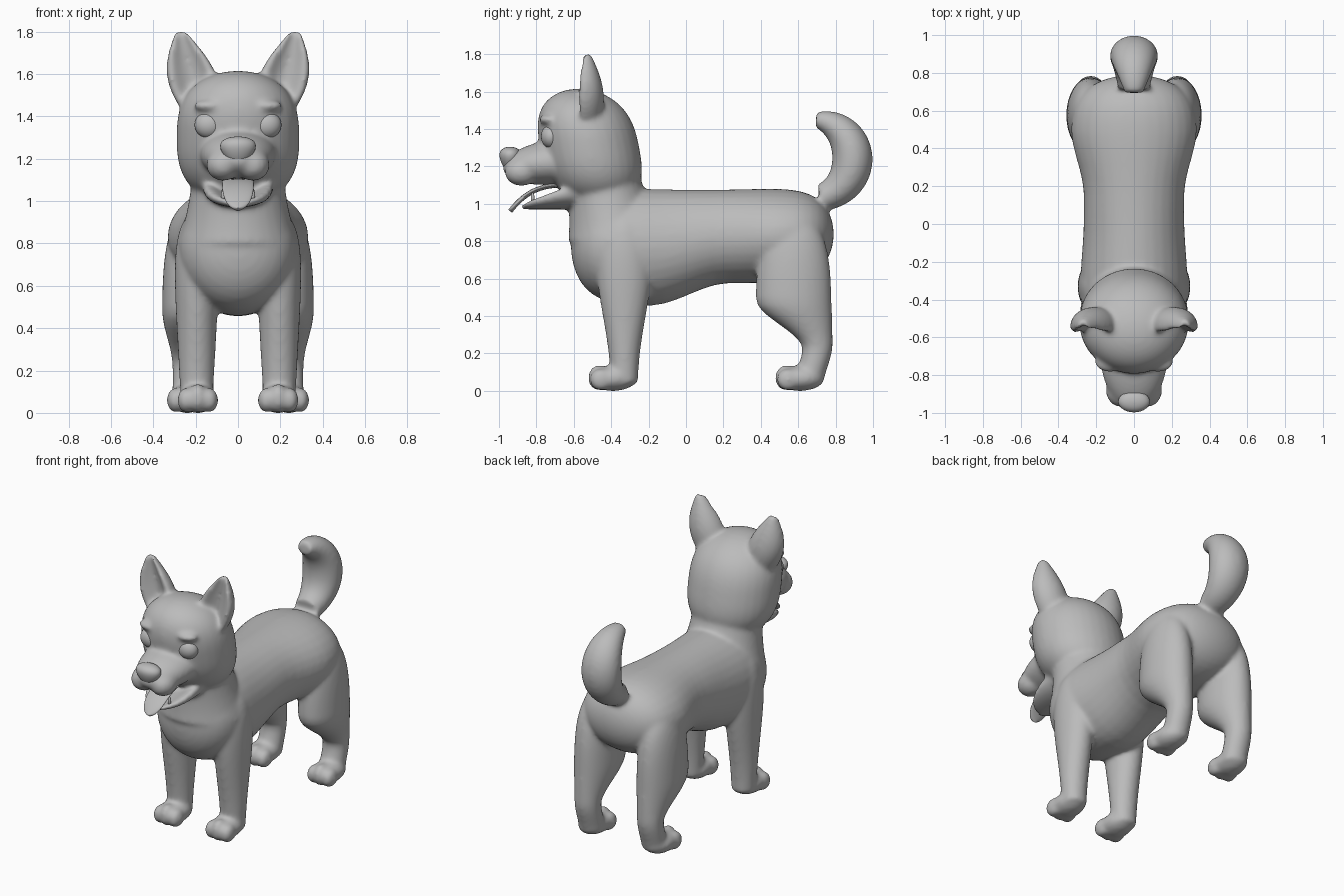
import bpy, bmesh
from math import sin, cos, pi, tau
from mathutils import Vector, Matrix

cube = bpy.data.objects.get("Cube")
if cube:
    bpy.data.objects.remove(cube, do_unlink=True)

SHADE = (0.5, 0.5, 0.5, 1)
grey = bpy.data.materials.new("plain_grey")
grey.use_nodes = True
grey.diffuse_color = SHADE
grey.node_tree.nodes["Principled BSDF"].inputs["Base Color"].default_value = SHADE

X, Y, Z = Vector((1, 0, 0)), Vector((0, 1, 0)), Vector((0, 0, 1))
STEPS = 32


def mix(a, b, t):
    return a + (b - a) * t


def ease(value, low, high):
    t = min(max((value - low) / (high - low), 0), 1)
    return t * t * (3 - 2 * t)


def rounded(u, power):
    """Falls from one at the middle (u = 0) to zero at the ends (u = -1 or 1)."""
    return max(1 - abs(u) ** power, 0) ** 0.5


def loft(bm, rule, plane=None, side=1, cup=0):
    """Skin rings given by rule(t) -> centre x, y, z, half width, half depth.
    Rings lie flat ('level'), stand upright ('upright') or follow the path."""
    times = [(1 - cos(pi * i / STEPS)) / 2 for i in range(STEPS + 1)]
    rows = [Vector(rule(t)) for t in times]
    rings = []
    for i, row in enumerate(rows):
        if plane == "level":
            depth = -Y
        elif plane == "upright":
            depth = Z
        else:
            along = rows[min(i + 1, STEPS)] - rows[max(i - 1, 0)]
            depth = X.cross(Vector((0, along[1], along[2]))).normalized()
        half_width, half_depth = max(row[3], 0.005), max(row[4], 0.005)
        ring = []
        for k in range(STEPS):
            angle = tau * k / STEPS
            s = sin(angle)
            if s > 0:
                s -= cup * s ** 3
            point = Vector(row[:3]) + X * half_width * cos(angle) + depth * half_depth * s
            ring.append(bm.verts.new((point.x * side, point.y, point.z)))
        rings.append(ring)
    for lower, upper in zip(rings, rings[1:]):
        for k in range(STEPS):
            bm.faces.new((lower[k - 1], lower[k], upper[k], upper[k - 1]))
    bm.faces.new(rings[0])
    bm.faces.new(rings[-1])


def ball(bm, centre, radii, side=1):
    x, y, z = centre
    place = Matrix.Translation((x * side, y, z)) @ Matrix.Diagonal((*radii, 1))
    bmesh.ops.create_uvsphere(bm, u_segments=STEPS, v_segments=STEPS // 2, radius=1, matrix=place)


def finish(bm, name):
    bmesh.ops.recalc_face_normals(bm, faces=bm.faces)
    mesh = bpy.data.meshes.new(name)
    bm.to_mesh(mesh)
    bm.free()
    mesh.shade_smooth()
    mesh.materials.append(grey)
    part = bpy.data.objects.new(name, mesh)
    bpy.context.collection.objects.link(part)
    return part


# Rules for the body parts
def torso(t):
    top = 1.1 - 0.025 * sin(pi * t)
    belly = mix(0.455, 0.575, ease(t, 0.3, 0.6))
    end = rounded(2 * t - 1, 6)
    hips = 0.05 * ease(t, 0.55, 0.8)
    return (0, mix(-0.615, 0.79, t), (top + belly) / 2,
            (0.285 + 0.02 * cos(tau * t) + hips) * end, (top - belly) / 2 * end)


def neck(t):
    flare = 0.07 * (1 - t) ** 2
    return 0, mix(-0.36, -0.46, t), mix(0.8, 1.2, t), 0.215 + flare, 0.2 + flare


def skull(t):
    dome = rounded((t - 0.45) / 0.55, 2.8)
    return 0, mix(-0.465, -0.575, t), mix(1.04, 1.615, t), 0.29 * dome, 0.265 * dome


def muzzle(t):
    tip = rounded(t, 2.5)
    return 0, mix(-0.6, -0.98, t), mix(1.235, 1.195, t), 0.185 * tip, 0.125 * tip


def lower_jaw(t):
    return 0, mix(-0.54, -0.88, t), mix(1.09, 0.995, t), 0.17 * rounded(t, 3), mix(0.12, 0.025, t)


def tail(t):
    angle = mix(-1.4, 1.5, t)
    width = 0.05 + 0.075 * sin(pi * t) + 0.035 * (1 - t) ** 4
    return 0, 0.68 + 0.21 * cos(angle), 1.24 + 0.21 * sin(angle), width, 0.85 * width


def ear(t):
    width = 0.025 + 0.095 * cos(2.6 * (t - 0.4))
    return mix(0.17, 0.27, t), -0.54, mix(1.4, 1.8, t), width, 0.015 + 0.72 * width


def front_leg(t):
    z = mix(0.04, 0.95, t)
    shoulder = rounded(t, 6)
    return (0.195, -0.33, z, mix(0.075, 0.125, t) * shoulder,
            mix(0.075, 0.165, ease(z, 0.05, 0.8)) * shoulder)


def hind_leg(t):
    z = mix(0.04, 0.95, t)
    thigh = ease(z, 0.22, 0.49)
    hip = rounded(t, 6)
    y = 0.65 + 0.055 * ease(z, 0, 0.25) - 0.13 * thigh
    return 0.23, y, z, mix(0.08, 0.13, thigh) * hip, mix(0.08, 0.205, thigh) * hip


def nose(t):
    width = 0.115 * t ** 0.5 * rounded(t, 4)
    return 0, -0.94, mix(1.17, 1.305, t), width, 0.68 * width


def tongue(t):
    return 0, mix(-0.62, -0.94, t), 1.1 - 0.14 * t ** 3, 0.075 * rounded(t, 8), 0.013


# Body skin, fused from overlapping parts
skin = bmesh.new()
loft(skin, torso, "upright")
loft(skin, neck, "level")
loft(skin, skull, "level")
loft(skin, muzzle, "upright")
loft(skin, lower_jaw, "upright", cup=1.4)
loft(skin, tail)
for side in (1, -1):
    loft(skin, ear, "level", side, cup=1.15)
    loft(skin, front_leg, "level", side)
    loft(skin, hind_leg, "level", side)
    # Lip pad and brow ridge
    ball(skin, (0.07, -0.88, 1.17), (0.08, 0.09, 0.075), side)
    ball(skin, (0.13, -0.735, 1.45), (0.08, 0.05, 0.03), side)
    # Paws with three toes
    for x, y in ((0.19, -0.39), (0.24, 0.61)):
        ball(skin, (x, y, 0.067), (0.092, 0.13, 0.068), side)
        for toe in (-1, 0, 1):
            outer = 0.01 * abs(toe)
            ball(skin, (x + toe * 0.055, y - 0.075 + outer, 0.07 - outer),
                 (0.042, 0.06, 0.07 - outer), side)

body = finish(skin, "body")
fuse = body.modifiers.new("fuse", "REMESH")
fuse.mode = "VOXEL"
fuse.voxel_size = 0.012
fuse.use_smooth_shade = True
soften = body.modifiers.new("soften", "SMOOTH")
soften.iterations = 14

# Nose and hanging tongue
for name, rule, plane in (("nose", nose, "level"), ("tongue", tongue, None)):
    bm = bmesh.new()
    loft(bm, rule, plane)
    finish(bm, name)

# Eyes and lower teeth
for side, label in ((1, "left"), (-1, "right")):
    bm = bmesh.new()
    ball(bm, (0.135, -0.72, 1.36), (0.07, 0.055, 0.065), side)
    finish(bm, label + "_eye")
    bm = bmesh.new()
    ball(bm, (0.07, -0.82, 1.03), (0.01, 0.01, 0.03), side)
    finish(bm, label + "_tooth")
